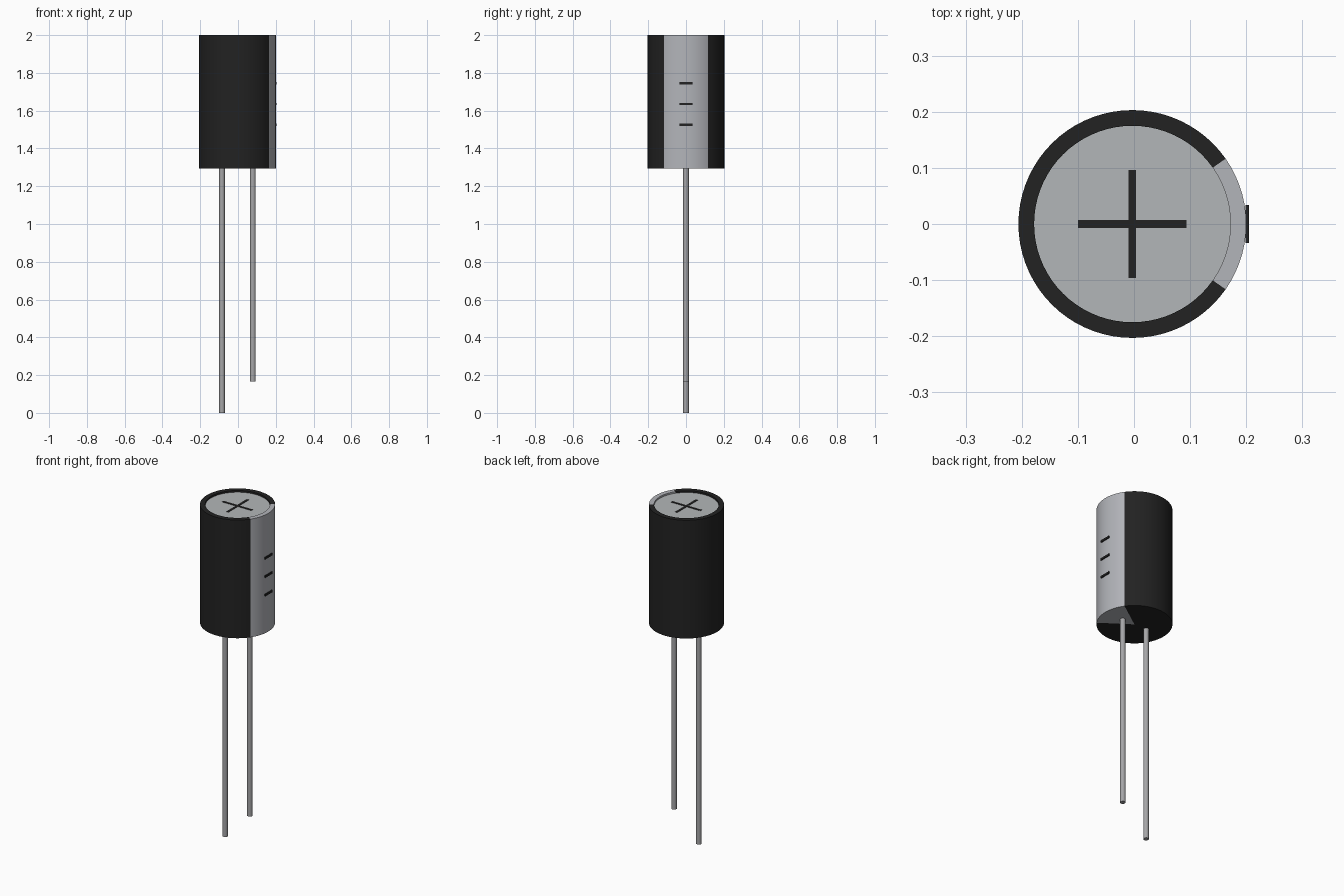
import bpy, bmesh, math
from mathutils import Vector

if "Cube" in bpy.data.objects:
    bpy.data.objects.remove(bpy.data.objects["Cube"])

CX = -0.003                 # axis of the can
BASE, TOP, RECESS = 1.295, 2.0, 1.99
RADIUS, RIM = 0.203, 0.175
STRIPE_ANGLE = math.radians(35)


def material(name, rgb):
    m = bpy.data.materials.new(name)
    m.use_nodes = True
    m.diffuse_color = (*rgb, 1)
    m.node_tree.nodes["Principled BSDF"].inputs["Base Color"].default_value = (*rgb, 1)
    return m


black = material("black sleeve", (0.016, 0.016, 0.016))
silver = material("silver stripe", (0.45, 0.46, 0.49))
metal = material("aluminium top", (0.45, 0.47, 0.48))
wire = material("lead wire", (0.38, 0.38, 0.39))


def add_object(name, bm, mats, location, smooth=False):
    mesh = bpy.data.meshes.new(name)
    bmesh.ops.recalc_face_normals(bm, faces=bm.faces)
    bm.to_mesh(mesh)
    bm.free()
    for m in mats:
        mesh.materials.append(m)
    ob = bpy.data.objects.new(name, mesh)
    ob.location = location
    bpy.context.collection.objects.link(ob)
    if smooth:
        bpy.ops.object.select_all(action="DESELECT")
        ob.select_set(True)
        bpy.context.view_layer.objects.active = ob
        bpy.ops.object.shade_smooth_by_angle(angle=math.radians(35))
    return ob


def plate(name, size, location, mat):
    bm = bmesh.new()
    bmesh.ops.create_cube(bm, size=1)
    bmesh.ops.scale(bm, vec=size, verts=bm.verts)
    return add_object(name, bm, [mat], location)


# Can: turned profile with a shallow recess in the top
profile = [(0, BASE), (RADIUS, BASE), (RADIUS, TOP), (RIM, TOP), (RIM, RECESS), (0, RECESS)]
bm = bmesh.new()
verts = [bm.verts.new((r, 0, z)) for r, z in profile]
edges = [bm.edges.new(pair) for pair in zip(verts, verts[1:])]
bmesh.ops.spin(bm, geom=verts + edges, cent=(0, 0, 0), axis=(0, 0, 1),
               angle=math.tau, steps=72)
bmesh.ops.remove_doubles(bm, verts=bm.verts, dist=0.0001)

# Stripe wedge on the +x side, metal inside the recess, black elsewhere
for f in bm.faces:
    c = f.calc_center_median()
    if all(abs(v.co.z - RECESS) < 0.001 for v in f.verts):
        f.material_index = 2
    elif abs(math.atan2(c.y, c.x)) < STRIPE_ANGLE:
        f.material_index = 1
add_object("can", bm, [black, silver, metal], (CX, 0, 0), smooth=True)

# Cross on the top
bar = 0.193
plate("cross_bar_x", (bar, 0.014, 0.004), (CX, 0, RECESS), black)
plate("cross_bar_y", (0.014, bar, 0.004), (CX, 0, RECESS), black)

# Minus marks on the stripe
for i in range(3):
    plate(f"minus_mark_{i + 1}", (0.006, 0.068, 0.012), (0.202, 0, 1.745 - 0.11 * i), black)

# Wire leads, one longer than the other
for name, x, bottom in (("long_lead", -0.0815, 0), ("short_lead", 0.0815, 0.165)):
    bm = bmesh.new()
    height = BASE + 0.005 - bottom
    bmesh.ops.create_cone(bm, cap_ends=True, segments=16, radius1=0.015, radius2=0.015, depth=height)
    add_object(name, bm, [wire], Vector((CX + x, 0, bottom + height / 2)), smooth=True)
